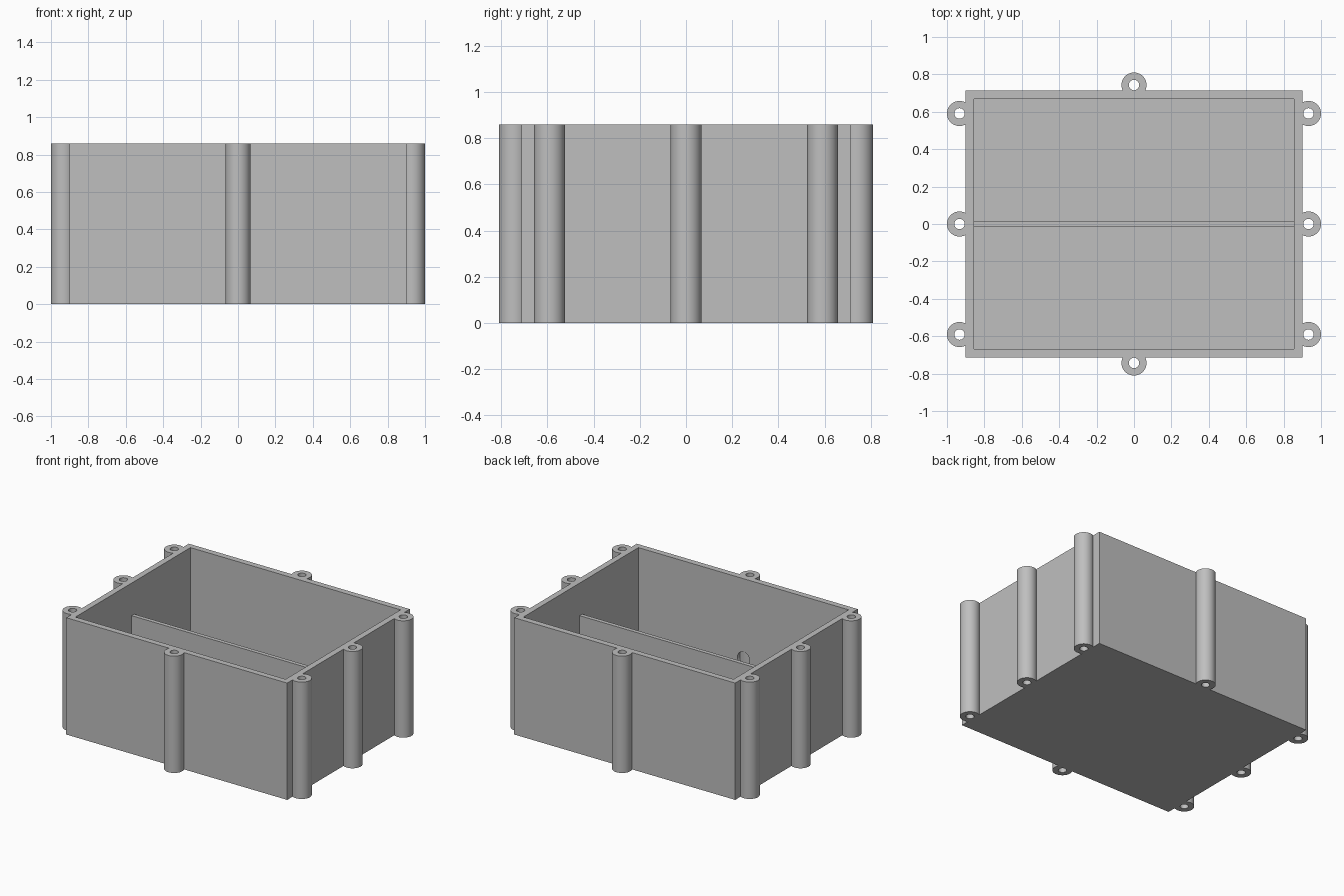
import bpy
import bmesh
from mathutils import Matrix, Vector

cube = bpy.data.objects.get("Cube")
if cube:
    bpy.data.objects.remove(cube, do_unlink=True)

HALF_X, HALF_Y, HEIGHT = 0.9, 0.713, 0.86
WALL, FLOOR = 0.044, 0.044
POST_R, BORE_R = 0.067, 0.028

grey = bpy.data.materials.new("plain_grey")
grey.use_nodes = True
grey.diffuse_color = (0.52, 0.52, 0.52, 1)
grey.node_tree.nodes["Principled BSDF"].inputs["Base Color"].default_value = grey.diffuse_color


def add_object(name, bm):
    bmesh.ops.recalc_face_normals(bm, faces=bm.faces)
    mesh = bpy.data.meshes.new(name)
    bm.to_mesh(mesh)
    bm.free()
    mesh.materials.append(grey)
    obj = bpy.data.objects.new(name, mesh)
    bpy.context.collection.objects.link(obj)
    return obj


def block(name, half_x, half_y, z0, z1):
    bm = bmesh.new()
    bmesh.ops.create_cube(bm, size=1)
    bmesh.ops.scale(bm, vec=(2 * half_x, 2 * half_y, z1 - z0), verts=bm.verts)
    bmesh.ops.translate(bm, vec=(0, 0, (z0 + z1) / 2), verts=bm.verts)
    return add_object(name, bm)


def cylinder(name, radius, length, centre, axis="Z", sides=48):
    bm = bmesh.new()
    turn = Matrix.Rotation(1.570796, 4, "X") if axis == "Y" else Matrix()
    bmesh.ops.create_cone(bm, cap_ends=True, segments=sides, radius1=radius,
                          radius2=radius, depth=length,
                          matrix=Matrix.Translation(Vector(centre)) @ turn)
    return add_object(name, bm)


def combine(target, tool, operation):
    mod = target.modifiers.new(operation.lower(), "BOOLEAN")
    mod.operation, mod.solver, mod.object = operation, "EXACT", tool
    bpy.context.view_layer.objects.active = target
    bpy.ops.object.modifier_apply(modifier=mod.name)
    bpy.data.objects.remove(tool, do_unlink=True)


# Open box with walls and floor
box = block("enclosure", HALF_X, HALF_Y, 0, HEIGHT)
combine(box, block("cavity", HALF_X - WALL, HALF_Y - WALL, FLOOR, HEIGHT + 0.1), "DIFFERENCE")

# Round opening inside the front wall, closed outside by the front post
combine(box, cylinder("wall_opening", 0.05, 0.15, (0, -HALF_Y + 0.01, 0.27), "Y"), "DIFFERENCE")

# Screw posts around the outside, bored from end to end
spots = [(sx * 0.933, y) for sx in (-1, 1) for y in (-0.591, 0, 0.591)]
spots += [(0, -0.743), (0, 0.743)]
for x, y in spots:
    post = cylinder("screw_post", POST_R, HEIGHT, (x, y, HEIGHT / 2))
    combine(post, cylinder("bore", BORE_R, HEIGHT + 0.2, (x, y, HEIGHT / 2)), "DIFFERENCE")
    combine(box, post, "UNION")

# Low divider across the middle
divider = block("divider", HALF_X - WALL, 0.015, FLOOR, 0.62)

# Smooth round surfaces with crisp edges
bpy.ops.object.select_all(action="DESELECT")
box.select_set(True)
bpy.context.view_layer.objects.active = box
bpy.ops.object.shade_smooth_by_angle(angle=0.5)
